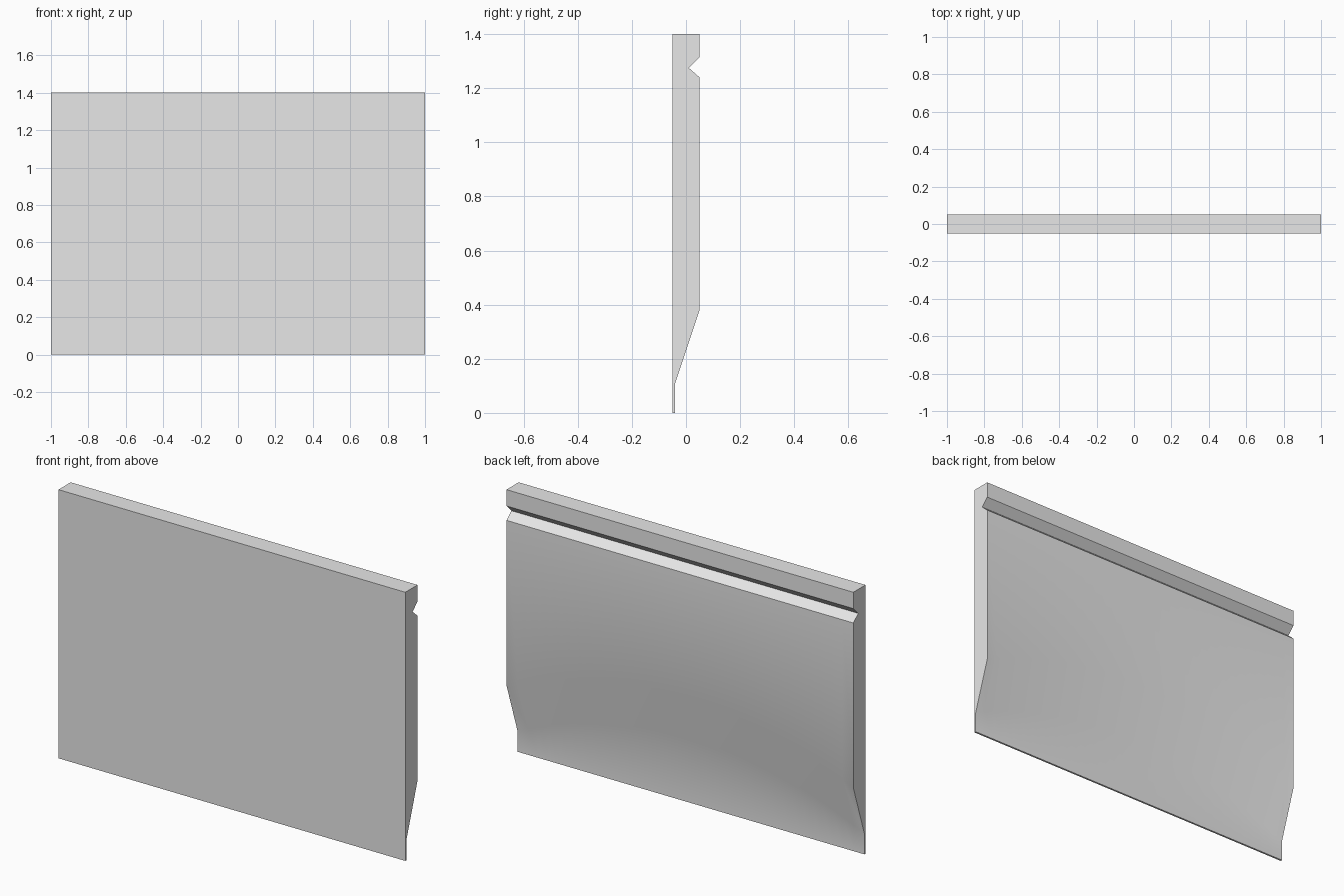
import bpy
import bmesh
import math

cube = bpy.data.objects.get("Cube")
if cube:
    bpy.data.objects.remove(cube, do_unlink=True)

# Plain grey finish
grey = bpy.data.materials.new("plain_grey")
grey.use_nodes = True
colour = (0.8, 0.8, 0.8, 1)
grey.diffuse_color = colour
grey.node_tree.nodes["Principled BSDF"].inputs["Base Color"].default_value = colour

HALF_WIDTH = 1.0
ARCH = 0.22      # rise of the scooped bevel at mid width
STEPS = 32

# Cross-section (y, z, follows_arch): thin lip, bevel, finger groove, top
section = [
    (-0.05, 0.0, 0), (-0.04, 0.0, 0), (-0.04, 0.11, 1), (0.05, 0.38, 1),
    (0.05, 1.24, 0), (0.01, 1.275, 0), (0.05, 1.315, 0),
    (0.05, 1.4, 0), (-0.05, 1.4, 0),
]

# Circular arch through both ends
radius = (HALF_WIDTH ** 2 + ARCH ** 2) / (2 * ARCH)


def arch_height(x):
    return math.sqrt(radius ** 2 - x ** 2) - (radius - ARCH)


bm = bmesh.new()
rings = []
for i in range(STEPS + 1):
    x = HALF_WIDTH * (2 * i / STEPS - 1)
    rings.append([bm.verts.new((x, y, z + arched * arch_height(x)))
                  for y, z, arched in section])

# Skin between neighbouring sections, then close both ends
count = len(section)
for a, b in zip(rings, rings[1:]):
    for j in range(count):
        k = (j + 1) % count
        bm.faces.new((a[j], a[k], b[k], b[j]))
bm.faces.new(rings[0])
bm.faces.new(rings[-1])
bmesh.ops.recalc_face_normals(bm, faces=bm.faces)

mesh = bpy.data.meshes.new("panel")
bm.to_mesh(mesh)
bm.free()
mesh.materials.append(grey)
panel = bpy.data.objects.new("panel", mesh)
bpy.context.collection.objects.link(panel)

# Soft bevel transition, crisp groove and outer edges
bpy.ops.object.select_all(action="DESELECT")
panel.select_set(True)
bpy.context.view_layer.objects.active = panel
bpy.ops.object.shade_smooth_by_angle(angle=math.radians(30))
